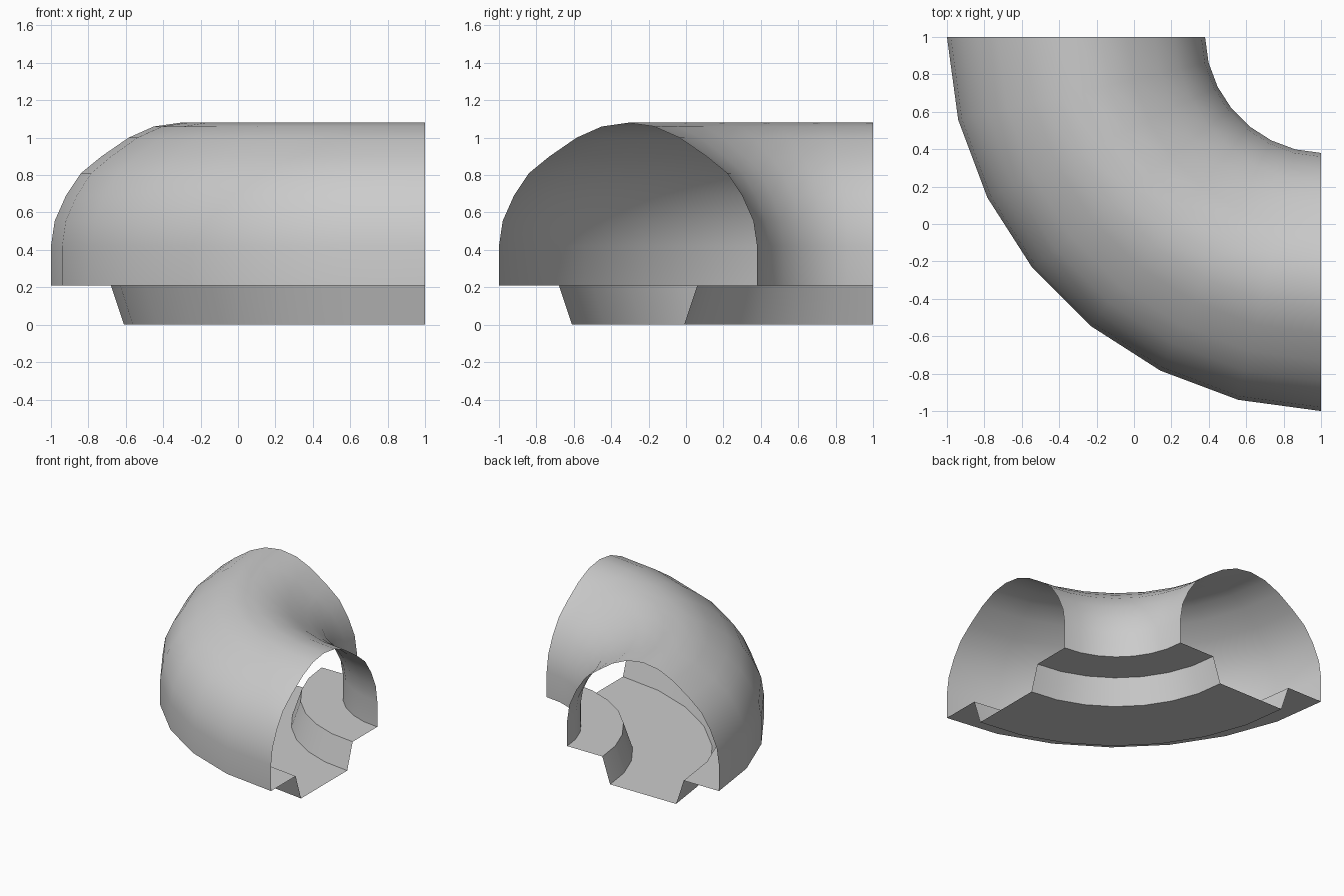
import bpy, bmesh, math

if "Cube" in bpy.data.objects:
    bpy.data.objects.remove(bpy.data.objects["Cube"])

CENTRE = (1.0, 1.0)   # axis of the quarter turn
MID_R = 1.31          # radius of the tunnel centre line
SEGS = 7
# the bend is very slightly flattened between its ends
BEND = [1.0, 0.995, 0.99, 0.988, 0.988, 0.99, 0.995, 1.0]


def mirrored(half):
    """Half profile (offset, z), from outside to the middle, made whole."""
    return [(-d, z) for d, z in half] + [(d, z) for d, z in reversed(half) if d > 0]


def sweep(name, profile, angle):
    """Sweep an open profile through the quarter turn."""
    bm = bmesh.new()
    rings = []
    for j, k in enumerate(BEND):
        a = math.pi / 2 * j / SEGS
        rings.append([bm.verts.new((CENTRE[0] - (MID_R + d) * k * math.cos(a),
                                    CENTRE[1] - (MID_R + d) * k * math.sin(a), z))
                      for d, z in profile])
    for r0, r1 in zip(rings, rings[1:]):
        for i in range(len(profile) - 1):
            bm.faces.new((r0[i], r1[i], r1[i + 1], r0[i + 1]))
    mesh = bpy.data.meshes.new(name)
    bm.to_mesh(mesh)
    bm.free()
    ob = bpy.data.objects.new(name, mesh)
    bpy.context.collection.objects.link(ob)
    bpy.ops.object.select_all(action='DESELECT')
    ob.select_set(True)
    bpy.context.view_layer.objects.active = ob
    bpy.ops.object.shade_smooth_by_angle(angle=math.radians(angle))
    return ob


# offsets run outside (negative) to inside (positive) of the bend
flip = lambda half: [(d, z) for d, z in mirrored([(abs(d), z) for d, z in half])]

# arched wall and roof, open at both ends
arch = [(0.69, 0.21), (0.69, 0.42), (0.67, 0.555), (0.61, 0.69), (0.53, 0.81),
        (0.42, 0.90), (0.275, 1.00), (0.14, 1.06), (0.0, 1.08)]
# offsets grow outwards in radius, so mirror order gives inner wall to outer wall
sweep("tunnel_arch", flip(arch)[::-1], 35)

# floor: side ledges with a sunken channel between them
floor = [(0.69, 0.21), (0.37, 0.21), (0.30, 0.0)]
sweep("sunken_floor", flip(floor)[::-1], 30)
